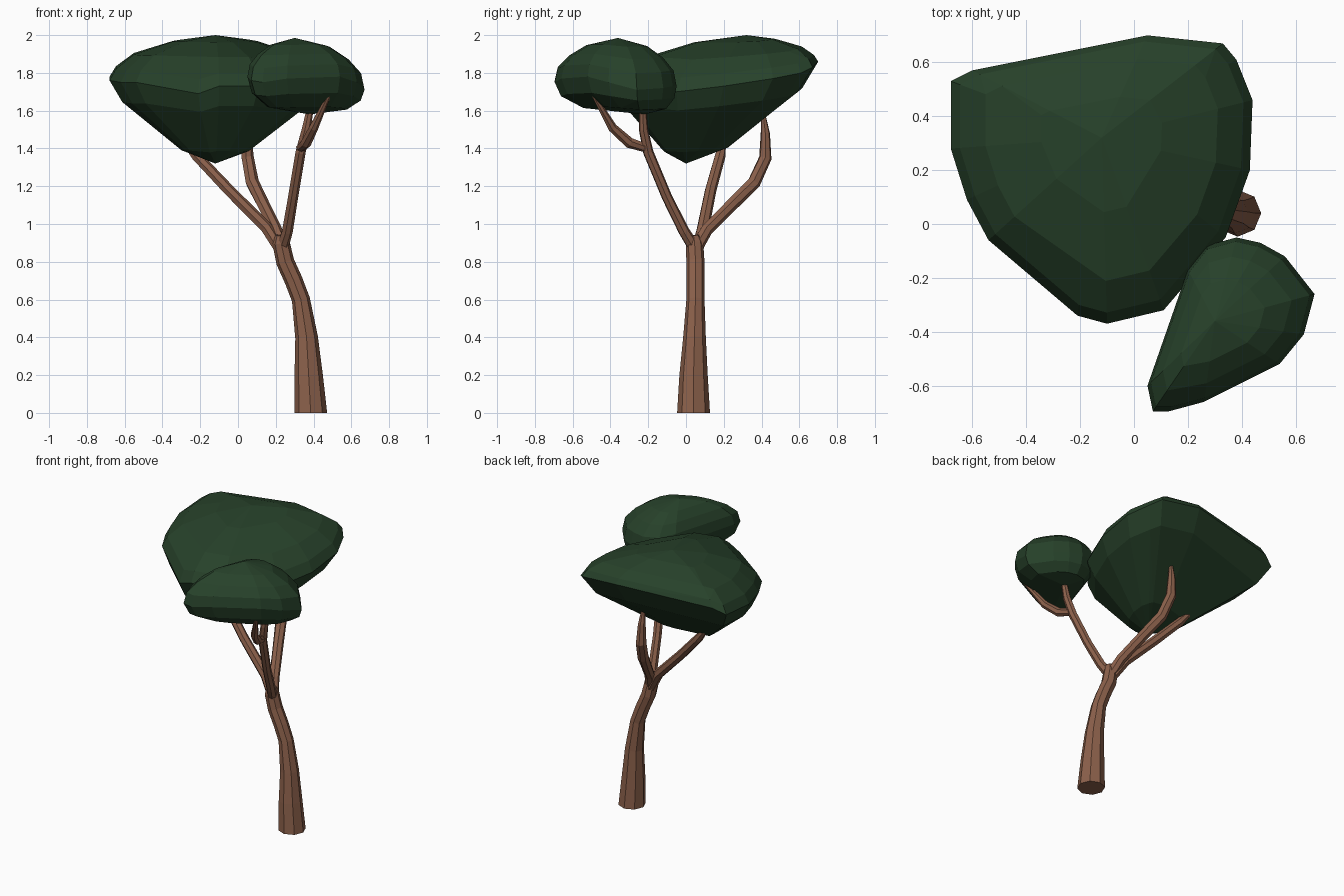
import bpy, bmesh
from math import tau, cos, sin
from mathutils import Vector


def material(name, color):
    m = bpy.data.materials.new(name)
    m.diffuse_color = (*color, 1)
    return m


BARK = material("bark", (0.26, 0.118, 0.07))
LEAF = material("leaf", (0.02, 0.053, 0.023))


def finish(name, bm, mat):
    bmesh.ops.recalc_face_normals(bm, faces=bm.faces)
    me = bpy.data.meshes.new(name)
    bm.to_mesh(me)
    bm.free()
    me.materials.append(mat)
    ob = bpy.data.objects.new(name, me)
    bpy.context.collection.objects.link(ob)
    return ob


def limb(name, path, sides=7):
    """Tapered low-poly tube through (x, y, z, radius) points."""
    bm = bmesh.new()
    pts = [Vector(p[:3]) for p in path]
    rings = []
    for i, p in enumerate(pts):
        t = (pts[min(i + 1, len(pts) - 1)] - pts[max(i - 1, 0)]).normalized()
        if p.z == 0:
            t = Vector((0, 0, 1))
        u = Vector((0, 1, 0)).cross(t).normalized()
        v = t.cross(u)
        rings.append([bm.verts.new(p + path[i][3] * (cos(a) * u + sin(a) * v))
                      for a in (tau * k / sides for k in range(sides))])
    for a, b in zip(rings, rings[1:]):
        for k in range(sides):
            n = (k + 1) % sides
            bm.faces.new((a[k], a[n], b[n], b[k]))
    bm.faces.new(rings[0])
    bm.faces.new(rings[-1])
    return finish(name, bm, BARK)


def canopy(name, rim, crown, keel, upper, lower):
    """Faceted hull: the rim shrinks by f and rises by g towards crown and keel."""
    bm = bmesh.new()
    for p in map(Vector, rim):
        bm.verts.new(p)
        for pole, steps in ((Vector(crown), upper), (Vector(keel), lower)):
            for f, g in steps:
                q = pole.lerp(p, f)
                q.z = p.z + (pole.z - p.z) * g
                bm.verts.new(q)
    bm.verts.new(crown)
    bm.verts.new(keel)
    res = bmesh.ops.convex_hull(bm, input=bm.verts)
    junk = {v for v in res["geom_interior"] + res["geom_unused"]
            if isinstance(v, bmesh.types.BMVert)}
    bmesh.ops.delete(bm, geom=list(junk), context='VERTS')
    # merge nearly flat neighbours into larger facets
    bmesh.ops.dissolve_limit(bm, angle_limit=0.08, verts=bm.verts, edges=bm.edges)
    return finish(name, bm, LEAF)


# Leaning trunk
limb("trunk", [(0.385, 0.04, 0, 0.087), (0.374, 0.04, 0.2, 0.075),
               (0.363, 0.045, 0.4, 0.06), (0.333, 0.05, 0.6, 0.048),
               (0.295, 0.05, 0.7, 0.048), (0.25, 0.05, 0.8, 0.048),
               (0.228, 0.045, 0.9, 0.046), (0.23, 0.04, 0.94, 0.032)], 8)

# Branches spreading from the fork
limb("left_branch", [(0.245, 0.05, 0.83, 0.032), (0.15, 0.09, 0.98, 0.033),
                     (-0.05, 0.13, 1.18, 0.031), (-0.22, 0.18, 1.36, 0.029),
                     (-0.3, 0.2, 1.46, 0.015)])
limb("back_branch", [(0.235, 0.05, 0.87, 0.036), (0.2, 0.11, 0.97, 0.033),
                     (0.13, 0.25, 1.11, 0.034), (0.075, 0.36, 1.22, 0.036),
                     (0.05, 0.42, 1.35, 0.034), (0.045, 0.42, 1.48, 0.025),
                     (0.04, 0.405, 1.61, 0.008)])
limb("front_branch", [(0.235, 0.04, 0.88, 0.033), (0.26, -0.01, 0.96, 0.03),
                      (0.29, -0.1, 1.14, 0.028), (0.33, -0.2, 1.38, 0.028),
                      (0.36, -0.225, 1.5, 0.025), (0.385, -0.23, 1.63, 0.018)])
limb("front_twig", [(0.33, -0.2, 1.4, 0.024), (0.36, -0.3, 1.43, 0.029),
                    (0.4, -0.39, 1.51, 0.025), (0.49, -0.5, 1.7, 0.01)])

# Large canopy
canopy("large_canopy",
       [(-0.68, 0.53, 1.78), (-0.6, 0.57, 1.82), (0.05, 0.7, 1.86), (0.33, 0.67, 1.83),
        (0.38, 0.61, 1.8), (0.44, 0.46, 1.77), (0.43, 0.2, 1.73), (0.34, -0.05, 1.7),
        (0.11, -0.32, 1.73), (-0.1, -0.37, 1.73), (-0.21, -0.34, 1.69),
        (-0.54, -0.06, 1.75), (-0.62, 0.09, 1.75), (-0.68, 0.28, 1.76)],
       (-0.12, 0.32, 2.0), (-0.12, 0.0, 1.32),
       [(0.94, 0.25), (0.77, 0.57), (0.4, 0.86)], [(0.88, 0.26), (0.32, 0.84)])

# Small canopy
canopy("small_canopy",
       [(0.05, -0.6, 1.78), (0.07, -0.695, 1.76), (0.13, -0.695, 1.75),
        (0.26, -0.66, 1.77), (0.54, -0.52, 1.78), (0.63, -0.41, 1.75),
        (0.67, -0.26, 1.71), (0.56, -0.12, 1.72), (0.47, -0.07, 1.73),
        (0.38, -0.05, 1.73), (0.27, -0.08, 1.74), (0.2, -0.17, 1.76)],
       (0.3, -0.36, 1.985), (0.38, -0.22, 1.58),
       [(0.95, 0.32), (0.77, 0.59), (0.5, 0.83)], [(0.93, 0.43), (0.68, 0.8)])
